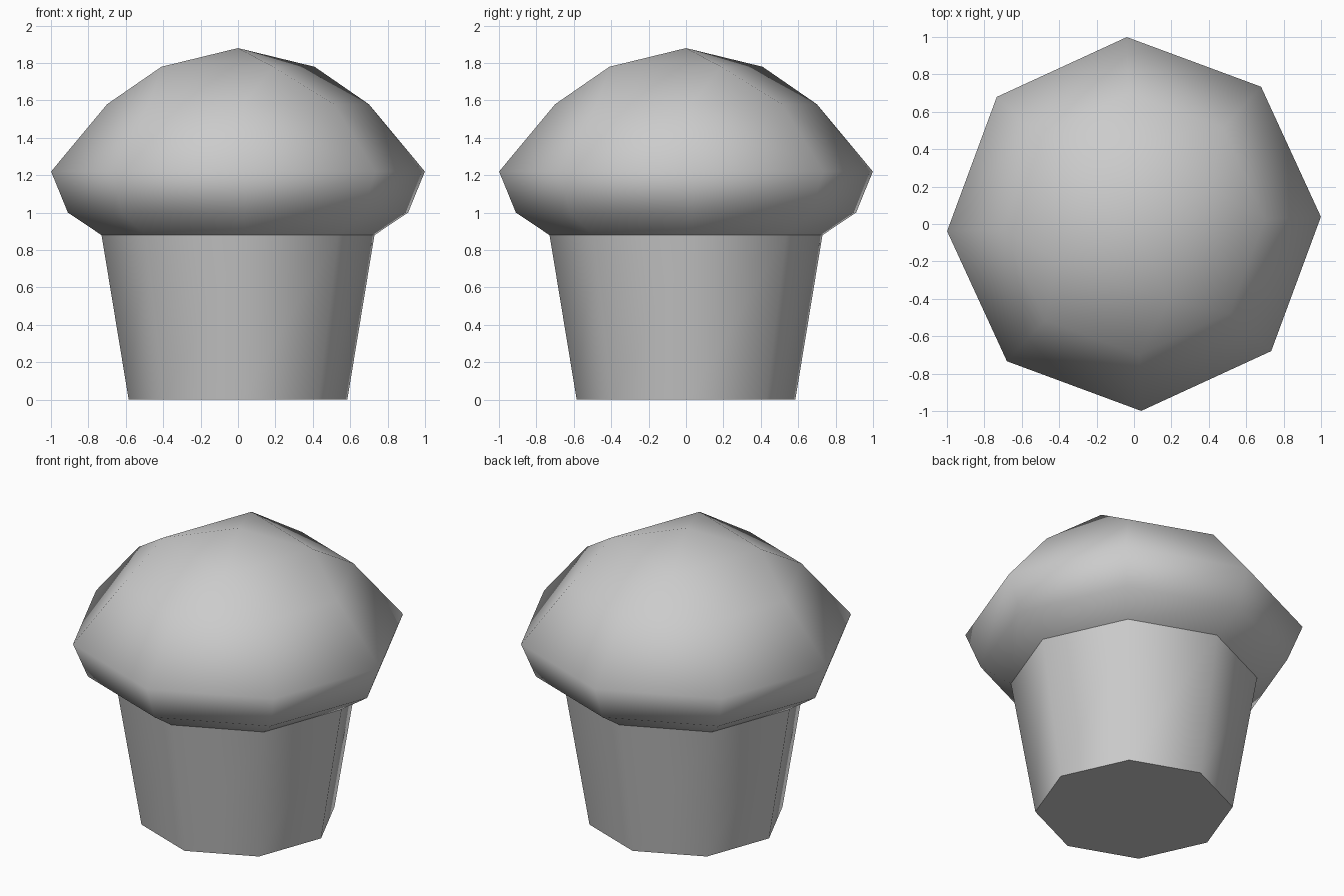
import bpy
import bmesh
import math

SIDES = 8
TURN = 2.2  # slight twist of the whole octagon, in degrees

cube = bpy.data.objects.get("Cube")
if cube:
    bpy.data.objects.remove(cube, do_unlink=True)

grey = bpy.data.materials.new("plain_grey")
grey.use_nodes = True
grey.diffuse_color = (0.6, 0.6, 0.6, 1)
bsdf = next(n for n in grey.node_tree.nodes if n.type == "BSDF_PRINCIPLED")
bsdf.inputs["Base Color"].default_value = grey.diffuse_color


def ring(bm, radius, z, count=SIDES, offset=0.0):
    """Add a ring of vertices around the z axis."""
    angles = [math.radians(TURN + offset + 360 * i / count) for i in range(count)]
    return [bm.verts.new((radius * math.cos(a), radius * math.sin(a), z)) for a in angles]


def bridge(bm, lower, upper, split=False):
    """Join two equal rings with quads, or with triangles when split."""
    n = len(lower)
    for i in range(n):
        j = (i + 1) % n
        if split:
            bm.faces.new((lower[i], lower[j], upper[i]))
            bm.faces.new((lower[j], upper[j], upper[i]))
        else:
            bm.faces.new((lower[i], lower[j], upper[j], upper[i]))


def finish(bm, name):
    """Turn the bmesh into a smooth object; level base faces stay flat."""
    bm.normal_update()
    for face in bm.faces:
        face.smooth = face.normal.z > -0.99
    mesh = bpy.data.meshes.new(name)
    bm.to_mesh(mesh)
    bm.free()
    mesh.materials.append(grey)
    obj = bpy.data.objects.new(name, mesh)
    bpy.context.collection.objects.link(obj)
    return obj


# Tapered stem with a closed base
bm = bmesh.new()
foot = ring(bm, 0.585, 0)
bridge(bm, foot, ring(bm, 0.73, 0.88))
bm.faces.new(foot[::-1])
finish(bm, "stem")

# Cap: underside, rim and shoulder
bm = bmesh.new()
neck = ring(bm, 0.73, 0.88)
under = ring(bm, 0.91, 1.0)
rim = ring(bm, 1.0, 1.22)
shoulder = ring(bm, 0.70, 1.58)
bridge(bm, neck, under)
bridge(bm, under, rim)
bridge(bm, rim, shoulder, split=True)

# Crown: four points over every second shoulder edge, closed to a tip
crown = ring(bm, 0.451, 1.78, 4, 22.5)
tip = bm.verts.new((0, 0, 1.88))
for i in range(4):
    here, after = crown[i], crown[(i + 1) % 4]
    a, b, c = (shoulder[(2 * i + k) % SIDES] for k in range(3))
    bm.faces.new((a, b, here))
    bm.faces.new((b, c, after, here))
    bm.faces.new((here, after, tip))
finish(bm, "cap")
